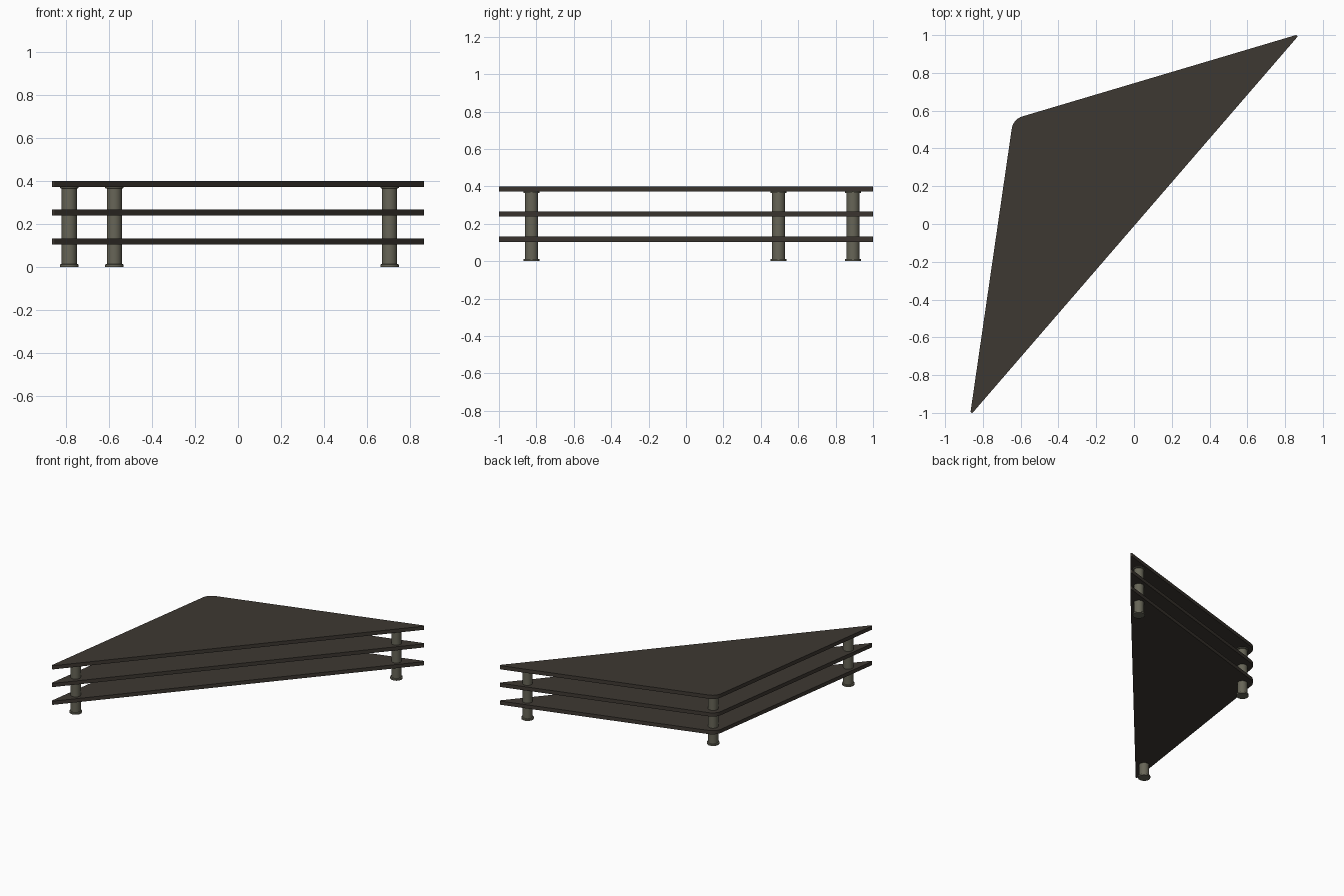
import bpy, bmesh, math
from mathutils import Vector

if "Cube" in bpy.data.objects:
    bpy.data.objects.remove(bpy.data.objects["Cube"])


def material(name, rgb):
    m = bpy.data.materials.new(name)
    m.diffuse_color = (*rgb, 1)
    m.use_nodes = True
    m.node_tree.nodes["Principled BSDF"].inputs["Base Color"].default_value = m.diffuse_color
    return m


WOOD = material("dark wood", (0.048, 0.040, 0.032))
METAL = material("grey green metal", (0.135, 0.130, 0.095))


def finish(name, bm, mat):
    bmesh.ops.recalc_face_normals(bm, faces=bm.faces)
    me = bpy.data.meshes.new(name)
    bm.to_mesh(me)
    bm.free()
    me.materials.append(mat)
    ob = bpy.data.objects.new(name, me)
    bpy.context.collection.objects.link(ob)
    bpy.context.view_layer.objects.active = ob
    ob.select_set(True)
    bpy.ops.object.shade_smooth_by_angle(angle=math.radians(30))
    ob.select_set(False)


def rounded_outline(corners, steps=12):
    """Counter-clockwise outline wrapped around corner discs (x, y, radius)."""
    def edge_normal(a, b):
        d = Vector(b[:2]) - Vector(a[:2])
        return math.atan2(d.y, d.x) - math.pi / 2 + math.asin((a[2] - b[2]) / d.length)
    pts, n = [], len(corners)
    for i, c in enumerate(corners):
        a0 = edge_normal(corners[i - 1], c)
        turn = (edge_normal(c, corners[(i + 1) % n]) - a0) % math.tau
        for k in range(steps + 1):
            a = a0 + turn * k / steps
            pts.append((c[0] + c[2] * math.cos(a), c[1] + c[2] * math.sin(a)))
    return pts


def shelf(name, z0, z1):
    bm = bmesh.new()
    f = bm.faces.new([bm.verts.new((x, y, z0)) for x, y in OUTLINE])
    top = bmesh.ops.extrude_face_region(bm, geom=[f], use_keep_orig=True)["geom"]
    for v in top:
        if isinstance(v, bmesh.types.BMVert):
            v.co.z = z1
    finish(name, bm, WOOD)


def post(name, cx, cy, profile, sides=40):
    bm = bmesh.new()
    rings = [[bm.verts.new((cx + r * math.cos(math.tau * k / sides),
                            cy + r * math.sin(math.tau * k / sides), z))
              for k in range(sides)] for r, z in profile]
    for a, b in zip(rings, rings[1:]):
        for k in range(sides):
            j = (k + 1) % sides
            bm.faces.new((a[k], a[j], b[j], b[k]))
    bm.faces.new(rings[0])
    bm.faces.new(rings[-1])
    finish(name, bm, METAL)


# Three triangular shelves with one broad rounded corner
OUTLINE = rounded_outline([(0.858, 0.993, 0.007), (-0.568, 0.493, 0.08), (-0.858, -0.993, 0.007)])
for name, z in (("bottom_shelf", 0.103), ("middle_shelf", 0.238), ("top_shelf", 0.372)):
    shelf(name, z, z + 0.028)

# Round posts with a flanged foot and a thin collar under the top
PROFILE = [(0.043, 0), (0.043, 0.011), (0.035, 0.013), (0.035, 0.364), (0.043, 0.366), (0.043, 0.373)]
for name, x, y in (("front_post", -0.785, -0.825), ("corner_post", -0.575, 0.495),
                   ("back_post", 0.705, 0.893)):
    post(name, x, y, PROFILE)
